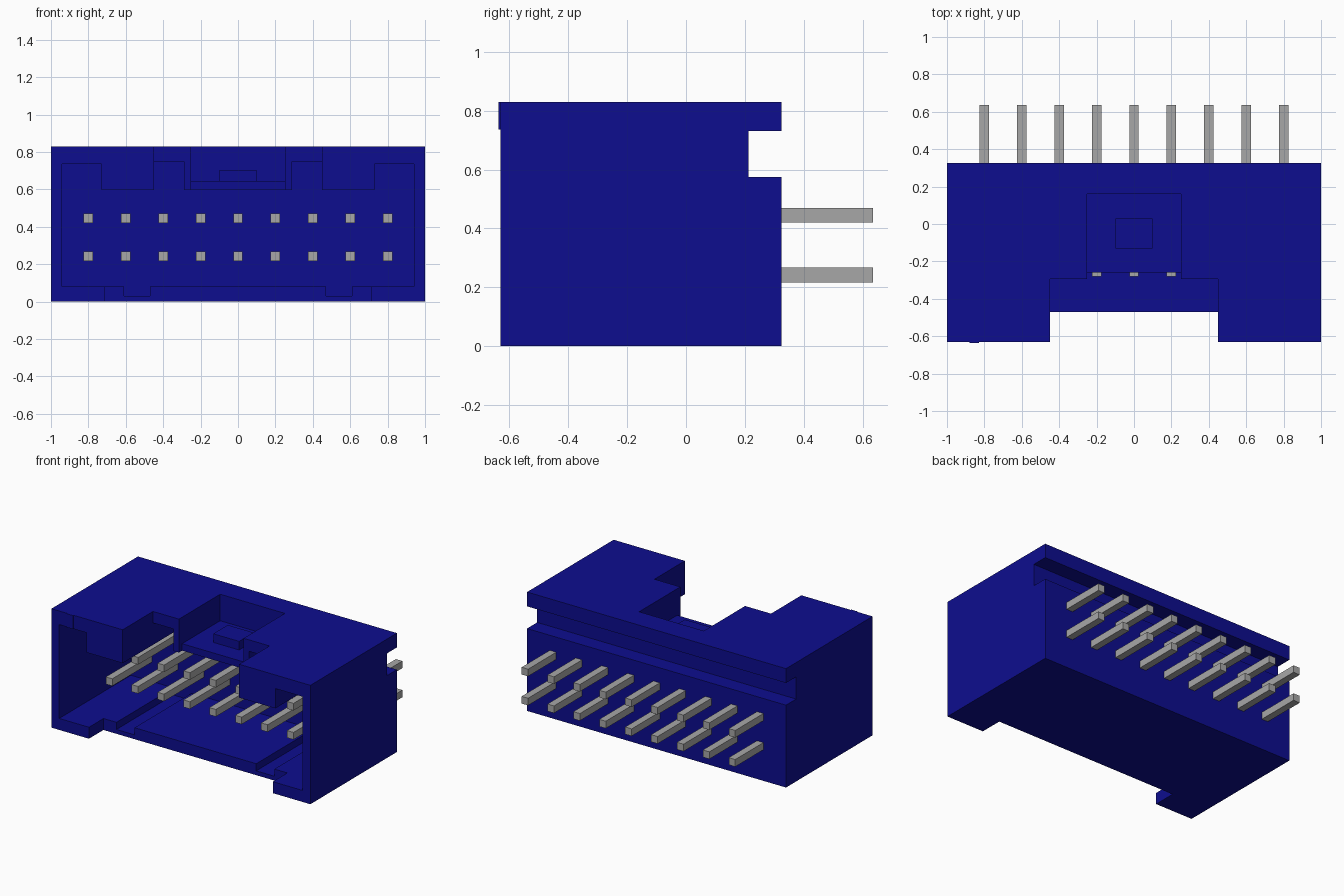
import bpy
import bmesh

if "Cube" in bpy.data.objects:
    bpy.data.objects.remove(bpy.data.objects["Cube"], do_unlink=True)


def material(name, rgb):
    mat = bpy.data.materials.new(name)
    mat.use_nodes = True
    mat.diffuse_color = (*rgb, 1)
    bsdf = next(n for n in mat.node_tree.nodes if n.type == 'BSDF_PRINCIPLED')
    bsdf.inputs["Base Color"].default_value = (*rgb, 1)
    return mat


blue = material("blue plastic", (0.004, 0.004, 0.275))
grey = material("grey metal", (0.39, 0.39, 0.39))


def prism(name, profile, y0, y1, mat):
    """Extrude an (x, z) outline from y0 to y1."""
    bm = bmesh.new()
    face = bm.faces.new([bm.verts.new((x, y0, z)) for x, z in profile])
    ext = bmesh.ops.extrude_face_region(bm, geom=[face])
    for v in ext["geom"]:
        if isinstance(v, bmesh.types.BMVert):
            v.co.y = y1
    bmesh.ops.recalc_face_normals(bm, faces=bm.faces)
    mesh = bpy.data.meshes.new(name)
    bm.to_mesh(mesh)
    bm.free()
    mesh.materials.append(mat)
    obj = bpy.data.objects.new(name, mesh)
    bpy.context.collection.objects.link(obj)
    return obj


def box(name, x0, x1, y0, y1, z0, z1, mat=blue):
    return prism(name, [(x0, z0), (x1, z0), (x1, z1), (x0, z1)], y0, y1, mat)


def cut(target, cutter):
    cutter.hide_render = True
    mod = target.modifiers.new("cut", 'BOOLEAN')
    mod.operation = 'DIFFERENCE'
    mod.solver = 'EXACT'
    mod.object = cutter
    bpy.context.view_layer.objects.active = target
    bpy.ops.object.modifier_apply(modifier=mod.name)
    bpy.data.objects.remove(cutter, do_unlink=True)


FRONT, BACK, TOP = -0.63, 0.325, 0.83
CAVITY_END = 0.16

# Housing block
housing = box("housing", -1, 1, FRONT, BACK, 0, TOP)

# Open cavity with floor grooves and roof channels
half = [(0.47, 0.08), (0.47, 0.03), (0.61, 0.03), (0.61, 0.08),
        (0.94, 0.08), (0.94, 0.735), (0.73, 0.735), (0.73, 0.597),
        (0.45, 0.597), (0.45, 0.75), (0.29, 0.75), (0.29, 0.597)]
outline = half + [(-x, z) for x, z in reversed(half)]
cut(housing, prism("cavity", outline, -0.8, CAVITY_END, blue))

# Front notches in the roof and the floor
cut(housing, box("roof_notch", -0.45, 0.45, -0.8, -0.295, 0.5, 1))
cut(housing, box("floor_notch", -0.71, 0.71, -0.8, -0.47, -0.2, 0.2))

# Roof pocket, leaving a thin latch plate below it
cut(housing, box("roof_pocket", -0.25, 0.25, -0.4, CAVITY_END, 0.645, 1))
cut(housing, box("plate_gap", -0.25, 0.25, -0.4, -0.26, 0.5, 0.7))

# Groove across the back
cut(housing, box("back_groove", -1.2, 1.2, 0.213, 0.6, 0.575, 0.73))

# Latch bump and first-pin mark
box("latch_bump", -0.1, 0.1, -0.13, 0.03, 0.64, 0.705)
box("first_pin_mark", -0.88, -0.83, FRONT - 0.006, FRONT + 0.01, 0.735, TOP)

# Two rows of nine pins
for row, z in (("lower", 0.242), ("upper", 0.445)):
    for i in range(9):
        x = -0.8 + 0.2 * i
        box(f"{row}_pin_{i + 1}", x - 0.025, x + 0.025, -0.28, 0.635,
            z - 0.025, z + 0.025, grey)
